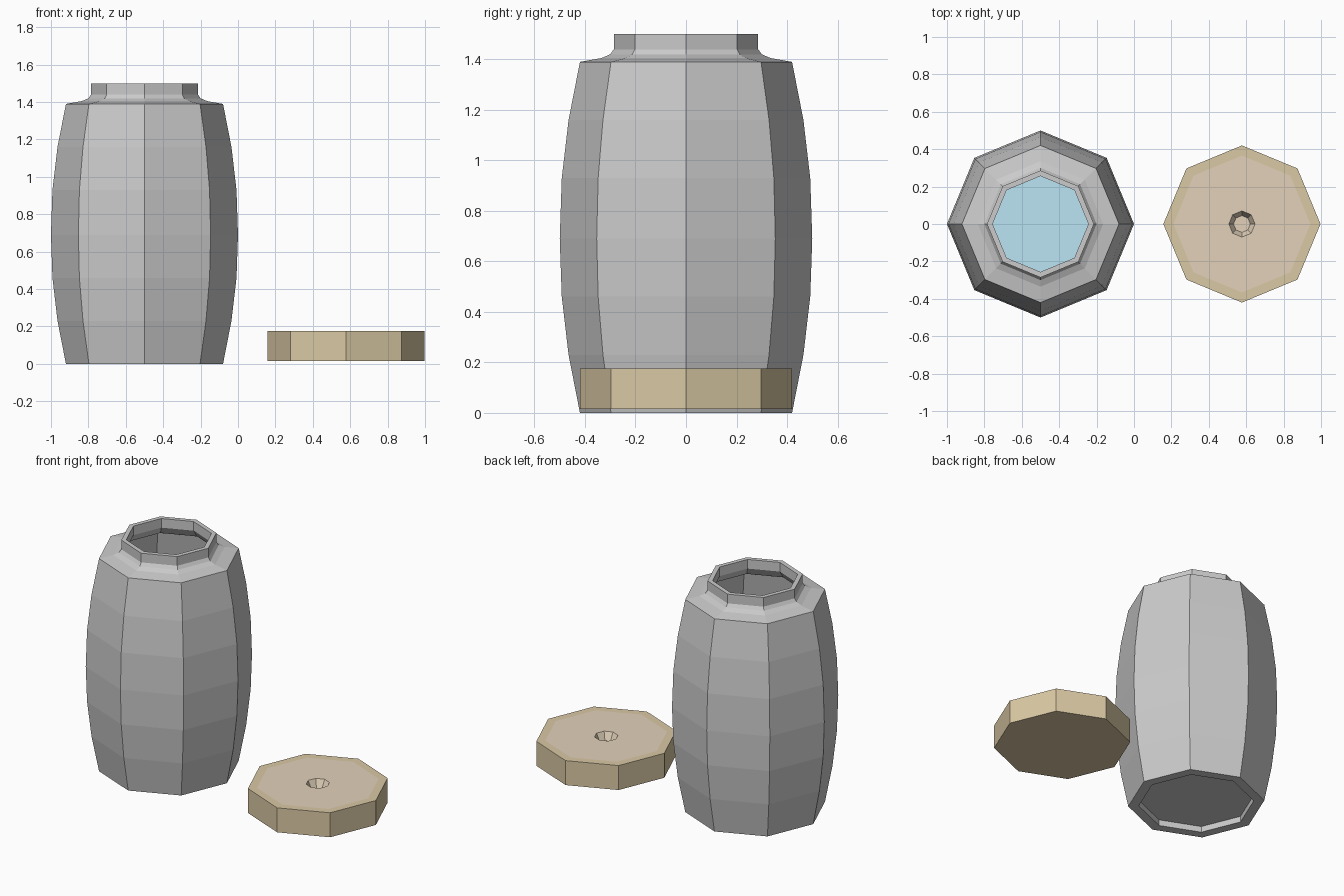
import bpy, bmesh
from math import cos, sin, pi

if "Cube" in bpy.data.objects:
    bpy.data.objects.remove(bpy.data.objects["Cube"])

SIDES = 8


def material(name, rgb):
    m = bpy.data.materials.new(name)
    m.diffuse_color = (*rgb, 1)
    m.use_nodes = True
    m.node_tree.nodes["Principled BSDF"].inputs["Base Color"].default_value = m.diffuse_color
    return m


def lathe(name, cx, profile, mats=(), slots=None):
    """Spin an (r, z) profile into an 8-sided part; r = 0 closes the ends.
    slots gives one material index per profile segment."""
    bm = bmesh.new()
    rings = []
    for r, z in profile:
        n = SIDES if r > 0 else 1
        rings.append([bm.verts.new((r * cos(2 * pi * i / SIDES),
                                    r * sin(2 * pi * i / SIDES), z)) for i in range(n)])
    for s, (a, b) in enumerate(zip(rings, rings[1:])):
        slot = slots[s] if slots else 0
        if len(a) == 1 or len(b) == 1:
            f = [bm.faces.new(b if len(a) == 1 else a)]
        else:
            f = [bm.faces.new((a[i], a[(i + 1) % SIDES], b[(i + 1) % SIDES], b[i]))
                 for i in range(SIDES)]
        for face in f:
            face.material_index = slot
    bmesh.ops.delete(bm, geom=[v for v in bm.verts if not v.link_faces], context='VERTS')
    bmesh.ops.recalc_face_normals(bm, faces=bm.faces)
    me = bpy.data.meshes.new(name)
    bm.to_mesh(me)
    bm.free()
    for m in mats:
        me.materials.append(m)
    ob = bpy.data.objects.new(name, me)
    ob.location.x = cx
    bpy.context.collection.objects.link(ob)
    return ob


wood_side = material("wood_side", (0.70, 0.58, 0.37))
wood_top = material("wood_top", (0.76, 0.64, 0.49))
blue = material("water_blue", (0.50, 0.78, 0.90))

# Jar: recessed foot, bulging wall, shoulder, neck, hollow inside
jar_profile = [
    (0, 0.04), (0.355, 0.04), (0.355, 0),
    (0.42, 0), (0.465, 0.23), (0.492, 0.46), (0.50, 0.69),
    (0.492, 0.93), (0.465, 1.16), (0.42, 1.39),
    (0.335, 1.405), (0.30, 1.42), (0.286, 1.44),
    (0.286, 1.50), (0.256, 1.50), (0.256, 1.44),
    (0.29, 1.39), (0.38, 1.35),
    (0.42, 1.16), (0.455, 0.69), (0.42, 0.23), (0.38, 0.08), (0, 0.08),
]
lathe("jar", -0.5, jar_profile)

# Water surface inside the jar
lathe("water", -0.5, [(0.452, 0.80), (0, 0.80)], [blue])

# Lid: thick disc with inset top face and a finger hole
lid_profile = [
    (0, 0.015), (0.42, 0.015), (0.42, 0.175), (0.366, 0.175),
    (0.07, 0.175), (0.045, 0.125), (0, 0.125),
]
lathe("lid", 0.577, lid_profile, [wood_side, wood_top], [0, 0, 0, 1, 1, 1])
